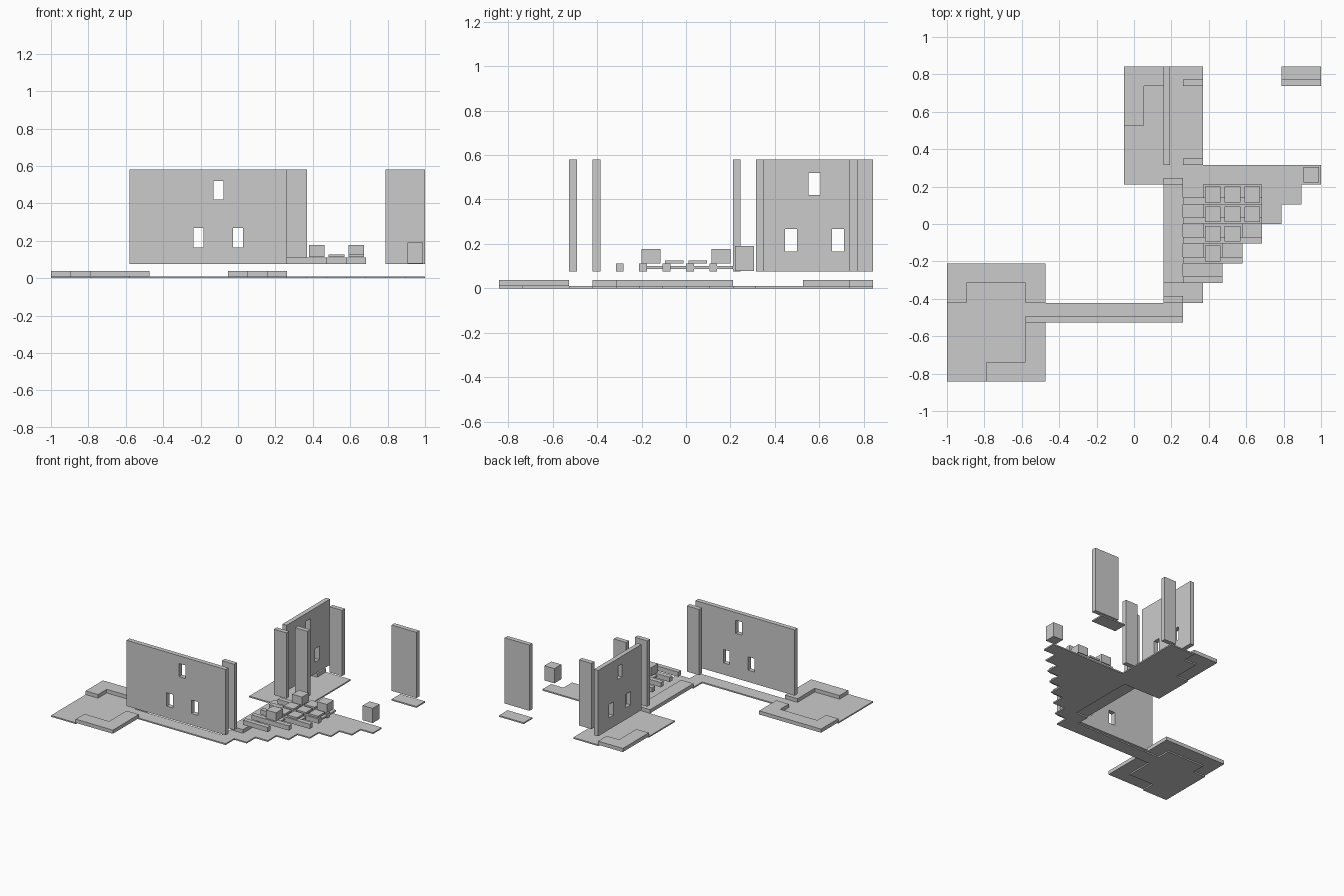
import bpy, bmesh

if "Cube" in bpy.data.objects:
    bpy.data.objects.remove(bpy.data.objects["Cube"])

U = 2 / 19                      # floor cell size
T = U / 3                       # wall thickness
Z0, Z1 = 0.075, 0.58            # wall bottom and top
grey = bpy.data.materials.new("light grey")
grey.diffuse_color = (0.6, 0.6, 0.6, 1)
grey.use_nodes = True
grey.node_tree.nodes["Principled BSDF"].inputs["Base Color"].default_value = grey.diffuse_color


def gx(i):
    return i * U - 1


def gy(j):
    return j * U - 8 * U


def finish(name, bm):
    bmesh.ops.recalc_face_normals(bm, faces=bm.faces)
    mesh = bpy.data.meshes.new(name)
    bm.to_mesh(mesh)
    bm.free()
    mesh.materials.append(grey)
    obj = bpy.data.objects.new(name, mesh)
    bpy.context.collection.objects.link(obj)
    return obj


def prism(bm, pts, lo, hi, axis=(0, 0, 1)):
    """Extrude a closed outline (already in 3D) along an axis."""
    face = bm.faces.new([bm.verts.new(p) for p in pts])
    ext = bmesh.ops.extrude_face_region(bm, geom=[face])
    verts = [g for g in ext["geom"] if isinstance(g, bmesh.types.BMVert)]
    bmesh.ops.translate(bm, verts=verts, vec=[a * (hi - lo) for a in axis])


def slab(name, cells, lo, hi):
    bm = bmesh.new()
    prism(bm, [(gx(i), gy(j), lo) for i, j in cells], lo, hi)
    return finish(name, bm)


def box(name, x0, x1, y0, y1, z0, z1):
    bm = bmesh.new()
    prism(bm, [(x0, y0, z0), (x1, y0, z0), (x1, y1, z0), (x0, y1, z0)], z0, z1)
    return finish(name, bm)


def window_wall(name, a0, a1, depth, holes, along_x):
    """Wall with rectangular openings, made from a grid of panels with the holes left out."""
    us = sorted({a0, a1, *[v for h in holes for v in h[:2]]})
    zs = sorted({Z0, Z1, *[v for h in holes for v in h[2:]]})
    bm = bmesh.new()
    for u0, u1 in zip(us, us[1:]):
        for z0, z1 in zip(zs, zs[1:]):
            cu, cz = (u0 + u1) / 2, (z0 + z1) / 2
            if any(h[0] < cu < h[1] and h[2] < cz < h[3] for h in holes):
                continue
            quad = [(u0, z0), (u1, z0), (u1, z1), (u0, z1)]
            bm.faces.new([bm.verts.new((u, depth, z) if along_x else (depth, u, z)) for u, z in quad])
    bmesh.ops.remove_doubles(bm, verts=bm.verts, dist=1e-5)
    ext = bmesh.ops.extrude_face_region(bm, geom=bm.faces[:])
    verts = [g for g in ext["geom"] if isinstance(g, bmesh.types.BMVert)]
    bmesh.ops.translate(bm, verts=verts, vec=(0, T, 0) if along_x else (T, 0, 0))
    return finish(name, bm)


# Thin floor: left room, path, stepped terrace and back room
steps = [p for k in range(8) for p in ((12 + k, 3 + k), (12 + k, 4 + k))]
slab("floor", [(0, 0), (2, 0), (2, 1), (4, 1), (4, 3)] + steps
     + [(13, 11), (13, 16), (11, 16), (11, 15), (10, 15), (10, 13), (9, 13), (9, 10),
        (12, 10), (12, 5), (11, 5), (11, 4), (4, 4), (4, 5), (1, 5), (1, 4), (0, 4)], 0, 0.01)
slab("far_floor", [(17, 15), (19, 15), (19, 16), (17, 16)], 0, 0.01)

# Raised floor borders
LO, HI = 0.01, 0.038
slab("left_room_back_border", [(0, 4), (1, 4), (1, 5), (4, 5), (4, 4), (5, 4), (5, 6), (0, 6)], LO, HI)
slab("left_room_front_border", [(2, 0), (5, 0), (5, 3), (4, 3), (4, 1), (2, 1)], LO, HI)
slab("back_room_border", [(9, 13), (10, 13), (10, 15), (11, 15), (11, 16), (9, 16)], LO, HI)
slab("terrace_border", [(11, 5), (12, 5), (12, 10), (11, 10)], LO, HI)


# Walls with three windows each
def windows(c):
    w = 0.027
    return [(c - w, c + w, 0.42, 0.52)] + [(c + s - w, c + s + w, 0.165, 0.268) for s in (-U, U)]


window_wall("front_wall", gx(4), gx(12), gy(3), windows(gx(8.5)), True)
window_wall("back_wall", gy(11), gy(16), gx(11), windows(gy(13.5)), False)

# Narrow wall panels
for name, i0, i1, j in (("terrace_front_panel", 11, 12, 4), ("terrace_back_panel", 11, 12, 10),
                        ("back_room_near_panel", 12, 13, 11), ("back_room_far_panel", 12, 13, 15),
                        ("far_panel", 17, 19, 15)):
    box(name, gx(i0), gx(i1), gy(j), gy(j) + T, Z0, Z1)

# Low bars along the terrace steps
for j, end in zip(range(5, 10), (14, 15, 16, 16, 16)):
    box("terrace_bar", gx(12), gx(end), gy(j), gy(j) + T, Z0, 0.111)

# Thin stepped platform and the blocks on it
slab("platform", [(13, 6), (14, 6), (14, 7), (15, 7), (15, 8), (16, 8), (16, 10), (13, 10)], 0.088, 0.1)
tall = {(13, 6), (13, 9), (15, 9)}
for j, count in ((6, 1), (7, 2), (8, 3), (9, 3)):
    for i in range(13, 13 + count):
        top = 0.176 if (i, j) in tall else 0.126
        box("block", gx(i + .1), gx(i + .9), gy(j + .1), gy(j + .9), 0.112, top)

# Separate cube at the terrace corner
box("corner_cube", gx(18.1), gx(18.9), gy(10.1), gy(10.9), 0.077, 0.19)
